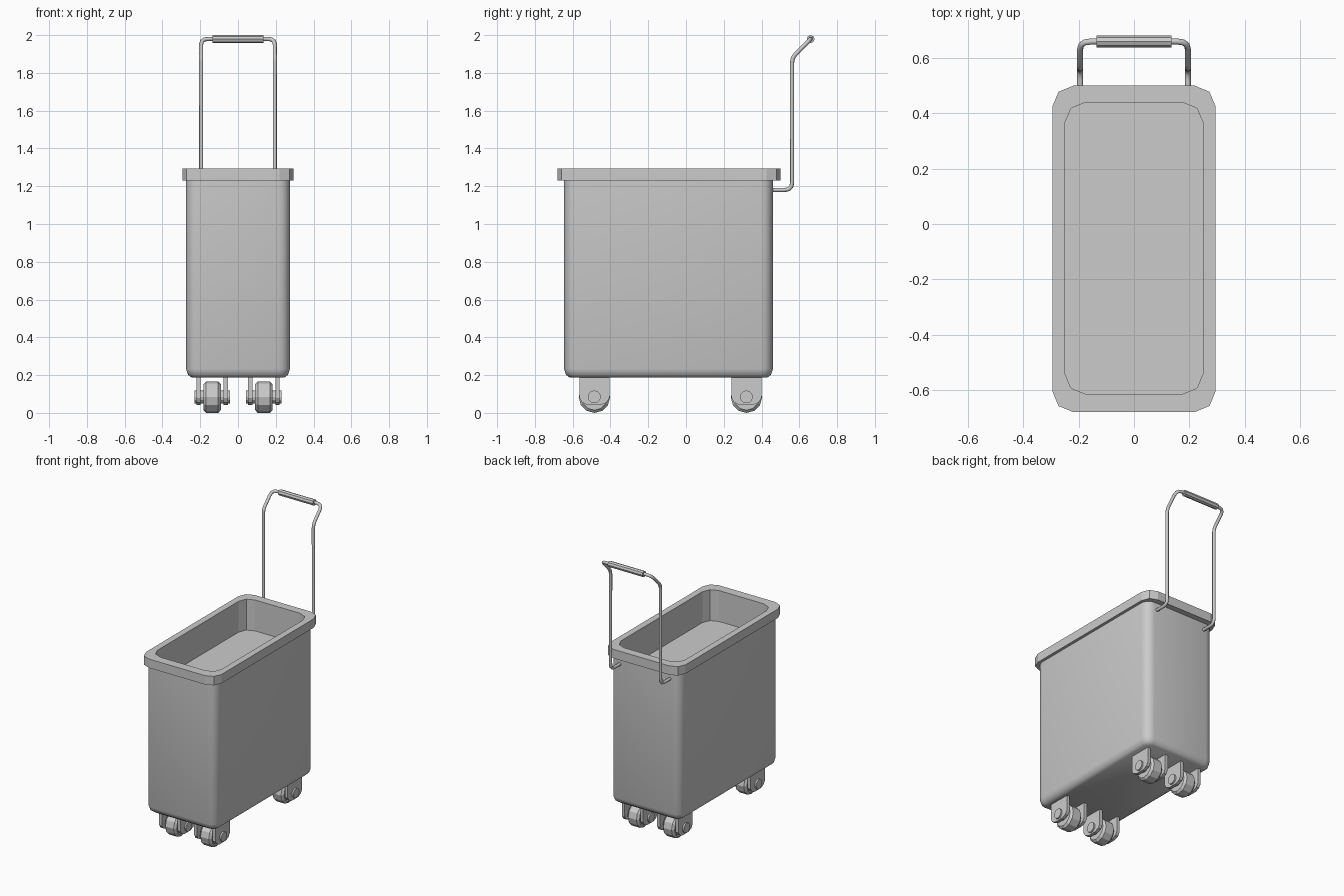
import bpy, bmesh
from math import sin, cos, pi
from mathutils import Vector, Matrix

if "Cube" in bpy.data.objects:
    bpy.data.objects.remove(bpy.data.objects["Cube"])


def make_object(name, bm, smooth=None):
    bmesh.ops.recalc_face_normals(bm, faces=bm.faces)
    me = bpy.data.meshes.new(name)
    bm.to_mesh(me)
    bm.free()
    ob = bpy.data.objects.new(name, me)
    bpy.context.collection.objects.link(ob)
    if smooth:
        bpy.ops.object.select_all(action='DESELECT')
        ob.select_set(True)
        bpy.context.view_layer.objects.active = ob
        bpy.ops.object.shade_smooth_by_angle(angle=smooth)
    return ob


def rounded_rect(hx, y0, y1, r, z, seg):
    pts = []
    corners = [(hx - r, y1 - r), (-hx + r, y1 - r), (-hx + r, y0 + r), (hx - r, y0 + r)]
    for k, (cx, cy) in enumerate(corners):
        for i in range(seg + 1):
            a = (k + i / seg) * pi / 2
            pts.append((cx + r * cos(a), cy + r * sin(a), z))
    return pts


def loft(name, rings, seg, cap_first=False, cap_last=False, smooth=None):
    bm = bmesh.new()
    loops = [[bm.verts.new(p) for p in rounded_rect(*r, seg)] for r in rings]
    n = len(loops[0])
    for a, b in zip(loops, loops[1:]):
        for i in range(n):
            j = (i + 1) % n
            bm.faces.new((a[i], a[j], b[j], b[i]))
    if cap_first:
        bm.faces.new(loops[0])
    if cap_last:
        bm.faces.new(loops[-1])
    return make_object(name, bm, smooth)


def cylinder_x(name, loc, radius, length, sides, bevel=0, smooth=None):
    bm = bmesh.new()
    bmesh.ops.create_cone(bm, cap_ends=True, segments=sides, radius1=radius, radius2=radius,
                          depth=length, matrix=Matrix.Rotation(pi / 2, 4, 'Y'))
    if bevel:
        rim = [e for e in bm.edges if abs(e.verts[0].co.x - e.verts[1].co.x) < 1e-4]
        bmesh.ops.bevel(bm, geom=rim, offset=bevel, segments=1, affect='EDGES', profile=0.5)
    ob = make_object(name, bm, smooth)
    ob.location = loc
    return ob


# Bin body with softened bottom
loft("bin_body", [(0.245, -0.615, 0.43, 0.04, 0.187),
                  (0.265, -0.635, 0.45, 0.05, 0.202),
                  (0.275, -0.645, 0.46, 0.06, 0.232),
                  (0.275, -0.645, 0.46, 0.06, 1.235)],
     4, cap_first=True, smooth=0.7)

# Overhanging rim with the recess inside it
loft("rim_and_recess", [(0.25, -0.615, 0.44, 0.075, 1.23),
                        (0.295, -0.68, 0.50, 0.075, 1.23),
                        (0.295, -0.68, 0.50, 0.075, 1.293),
                        (0.25, -0.615, 0.44, 0.075, 1.293),
                        (0.25, -0.615, 0.44, 0.075, 1.075)],
     2, cap_last=True)

# Push handle: bent tube
half = [((-0.195, 0.44, 1.18), 0), ((-0.195, 0.562, 1.18), 0.04),
        ((-0.195, 0.562, 1.88), 0.025), ((-0.195, 0.66, 1.98), 0.04)]
corners = half + [((-p[0], p[1], p[2]), r) for p, r in reversed(half)]
path = []
for i, (p, r) in enumerate(corners):
    p = Vector(p)
    if r == 0:
        path.append(p)
        continue
    a = p + (Vector(corners[i - 1][0]) - p).normalized() * r
    b = p + (Vector(corners[i + 1][0]) - p).normalized() * r
    for k in range(4):
        t = k / 3
        path.append(a * (1 - t) ** 2 + p * 2 * t * (1 - t) + b * t * t)
cu = bpy.data.curves.new("handle_tube", 'CURVE')
cu.dimensions = '3D'
cu.bevel_depth = 0.011
cu.bevel_resolution = 2
cu.use_fill_caps = True
sp = cu.splines.new('POLY')
sp.points.add(len(path) - 1)
for pt, co in zip(sp.points, path):
    pt.co = (*co, 1)
tube = bpy.data.objects.new("handle_tube", cu)
bpy.context.collection.objects.link(tube)
bpy.ops.object.select_all(action='DESELECT')
tube.select_set(True)
bpy.context.view_layer.objects.active = tube
bpy.ops.object.convert(target='MESH')

# Handle grip
cylinder_x("handle_grip", (0, 0.66, 1.979), 0.021, 0.272, 8)


# Caster fork plate, profile in y/z
def fork_plate(name, x, y):
    prof = [(-0.08, 0.2), (-0.08, 0.08), (-0.065, 0.055), (-0.035, 0.042),
            (0.035, 0.042), (0.065, 0.055), (0.08, 0.08), (0.08, 0.2)]
    bm = bmesh.new()
    f = bm.faces.new([bm.verts.new((x - 0.011, y + py, pz)) for py, pz in prof])
    ext = bmesh.ops.extrude_face_region(bm, geom=[f])
    bmesh.ops.translate(bm, vec=(0.022, 0, 0),
                        verts=[v for v in ext['geom'] if isinstance(v, bmesh.types.BMVert)])
    make_object(name, bm)


# Four casters
for sx, side in ((-1, "left"), (1, "right")):
    for y, end in ((-0.485, "front"), (0.32, "back")):
        x, tag = sx * 0.137, f"{end}_{side}"
        cylinder_x(f"wheel_{tag}", (x, y, 0.083), 0.083, 0.092, 12, bevel=0.014)
        cylinder_x(f"axle_{tag}", (x, y, 0.085), 0.034, 0.188, 12)
        for s, pos in ((-1, "a"), (1, "b")):
            fork_plate(f"fork_{tag}_{pos}", x + s * 0.072, y)
